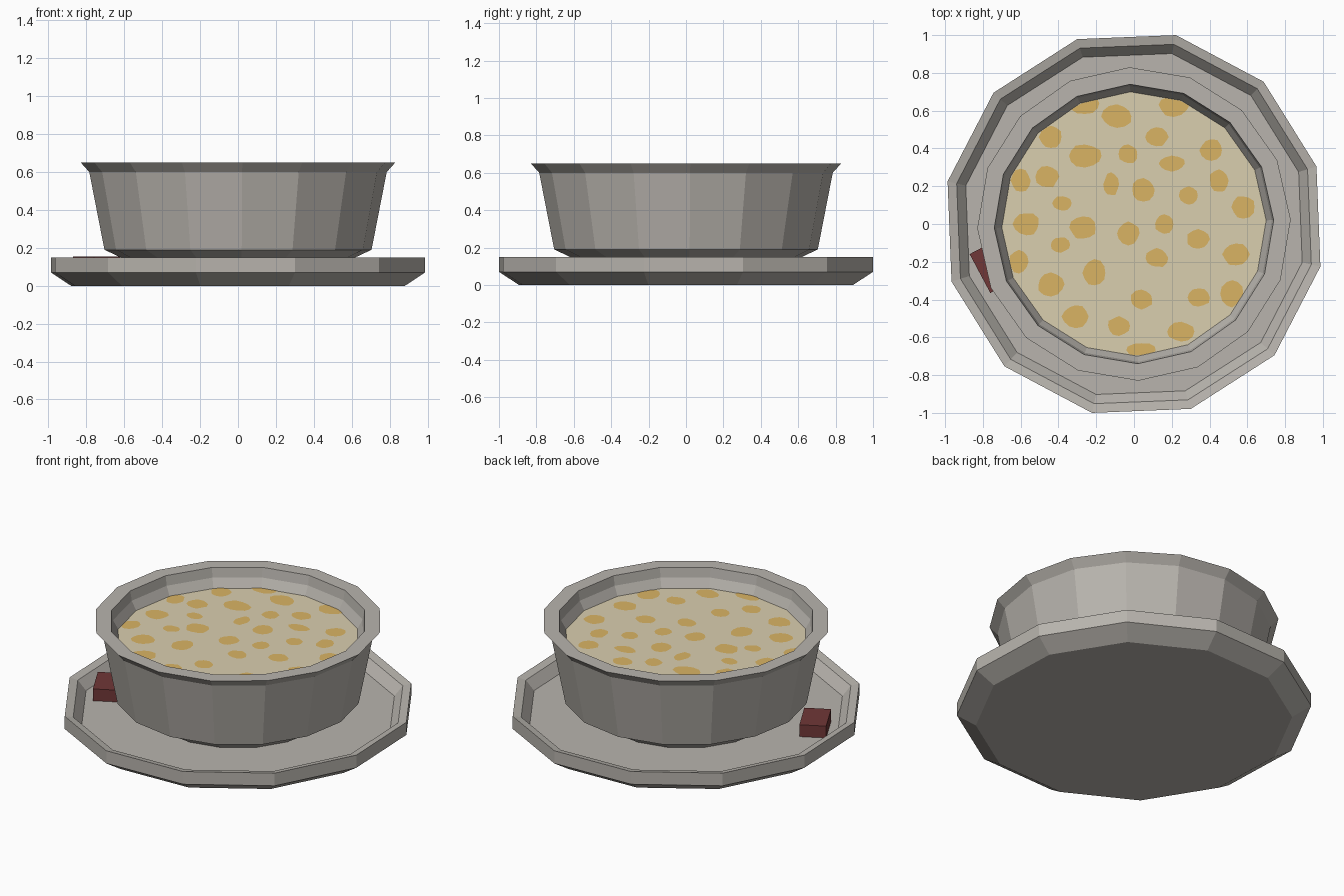
import bpy, bmesh, math, random
from mathutils import Matrix, Vector

if "Cube" in bpy.data.objects:
    bpy.data.objects.remove(bpy.data.objects["Cube"])

random.seed(4)


def material(name, rgb):
    m = bpy.data.materials.new(name)
    m.diffuse_color = (*rgb, 1)
    m.use_nodes = True
    m.node_tree.nodes["Principled BSDF"].inputs["Base Color"].default_value = m.diffuse_color
    return m


stone = material("stone_grey", (0.48, 0.456, 0.42))
cream = material("cream_soup", (0.70, 0.62, 0.43))
amber = material("amber_spots", (0.70, 0.456, 0.127))
maroon = material("dark_red", (0.162, 0.038, 0.038))


def finish(name, bm, mat, fix_normals=True):
    if fix_normals:
        bmesh.ops.recalc_face_normals(bm, faces=bm.faces)
    mesh = bpy.data.meshes.new(name)
    bm.to_mesh(mesh)
    bm.free()
    mesh.materials.append(mat)
    ob = bpy.data.objects.new(name, mesh)
    bpy.context.collection.objects.link(ob)
    return ob


def lathe(name, profile, sides, offset, mat, sx=1.0):
    """Faceted turned solid from (radius, height) points, capped at both ends."""
    bm = bmesh.new()
    rings = []
    for r, z in profile:
        angles = [math.radians(offset) + math.tau * i / sides for i in range(sides)]
        rings.append([bm.verts.new((sx * r * math.cos(a), r * math.sin(a), z)) for a in angles])
    for a, b in zip(rings, rings[1:]):
        for i in range(sides):
            j = (i + 1) % sides
            bm.faces.new((a[i], a[j], b[j], b[i]))
    bm.faces.new(rings[0][::-1])
    bm.faces.new(rings[-1])
    return finish(name, bm, mat)


# Twelve-sided saucer with a sunken middle
lathe("plate", [(0.915, 0), (1.025, 0.07), (1.025, 0.15), (0.975, 0.14), (0.925, 0.08)],
      12, 17.3, stone, sx=0.987)

# Sixteen-sided bowl with flared rim and stepped inner wall
BOWL_TURN = 1.6
lathe("bowl", [(0.50, 0.075), (0.62, 0.15), (0.705, 0.19), (0.785, 0.60), (0.83, 0.65),
               (0.74, 0.65), (0.73, 0.59), (0.70, 0.535), (0.695, 0.50)],
      16, BOWL_TURN, stone)

# Soup surface
SOUP_R, SOUP_Z = 0.70, 0.535
lathe("soup", [(0.695, 0.505), (SOUP_R, SOUP_Z)], 16, BOWL_TURN, cream)


def soup_limit(angle):
    """Distance from the centre to the soup polygon's edge."""
    step = math.tau / 16
    t = (angle - math.radians(BOWL_TURN)) % step - step / 2
    return SOUP_R * math.cos(step / 2) / math.cos(t) - 0.002


# Floating spots: centre x, y and half sizes, in hundredths
SPOTS = [
    (-26, 64, 8, 6), (-9, 57, 8, 6), (21, 63, 8, 6), (12, 46, 6, 5), (-44, 46, 6, 6),
    (-26, 36, 9, 6), (-3, 37, 5, 5), (20, 32, 7, 4), (41, 39, 6, 6), (45, 23, 5, 6),
    (29, 15, 5, 5), (58, 9, 6, 6), (5, 18, 6, 6), (-12, 21, 4, 6), (-46, 25, 6, 6),
    (-60, 23, 5, 6), (-38, 11, 5, 4), (-57, 0, 7, 6), (-27, -2, 7, 6), (-3, -5, 6, 6),
    (16, 0, 5, 5), (34, -8, 6, 5), (54, -16, 7, 6), (12, -18, 6, 5), (-39, -11, 5, 4),
    (-61, -20, 5, 6), (-21, -26, 6, 7), (-44, -32, 7, 6), (4, -40, 6, 5), (34, -39, 6, 5),
    (52, -37, 6, 7), (-31, -49, 7, 6), (-8, -54, 6, 5), (25, -57, 7, 5), (4, -67, 8, 4)]
bm = bmesh.new()
for x, y, rx, ry in SPOTS:
    ring = []
    for i in range(12):
        a = math.tau * i / 12
        w = random.uniform(0.92, 1.08) / 100
        p = Vector((x / 100 + rx * w * math.cos(a), y / 100 + ry * w * math.sin(a), 0))
        limit = soup_limit(math.atan2(p.y, p.x))
        if p.length > limit:
            p *= limit / p.length
        ring.append(bm.verts.new((p.x, p.y, SOUP_Z + 0.003)))
    bm.faces.new(ring)
finish("soup_spots", bm, amber, fix_normals=False)

# Small block resting on the plate
bm = bmesh.new()
bmesh.ops.create_cube(bm, size=1, matrix=Matrix.Translation((-0.747, -0.226, 0.1165))
                      @ Matrix.Rotation(math.radians(28), 4, 'Z')
                      @ Matrix.Diagonal((0.155, 0.233, 0.077, 1)))
finish("red_block", bm, maroon)
